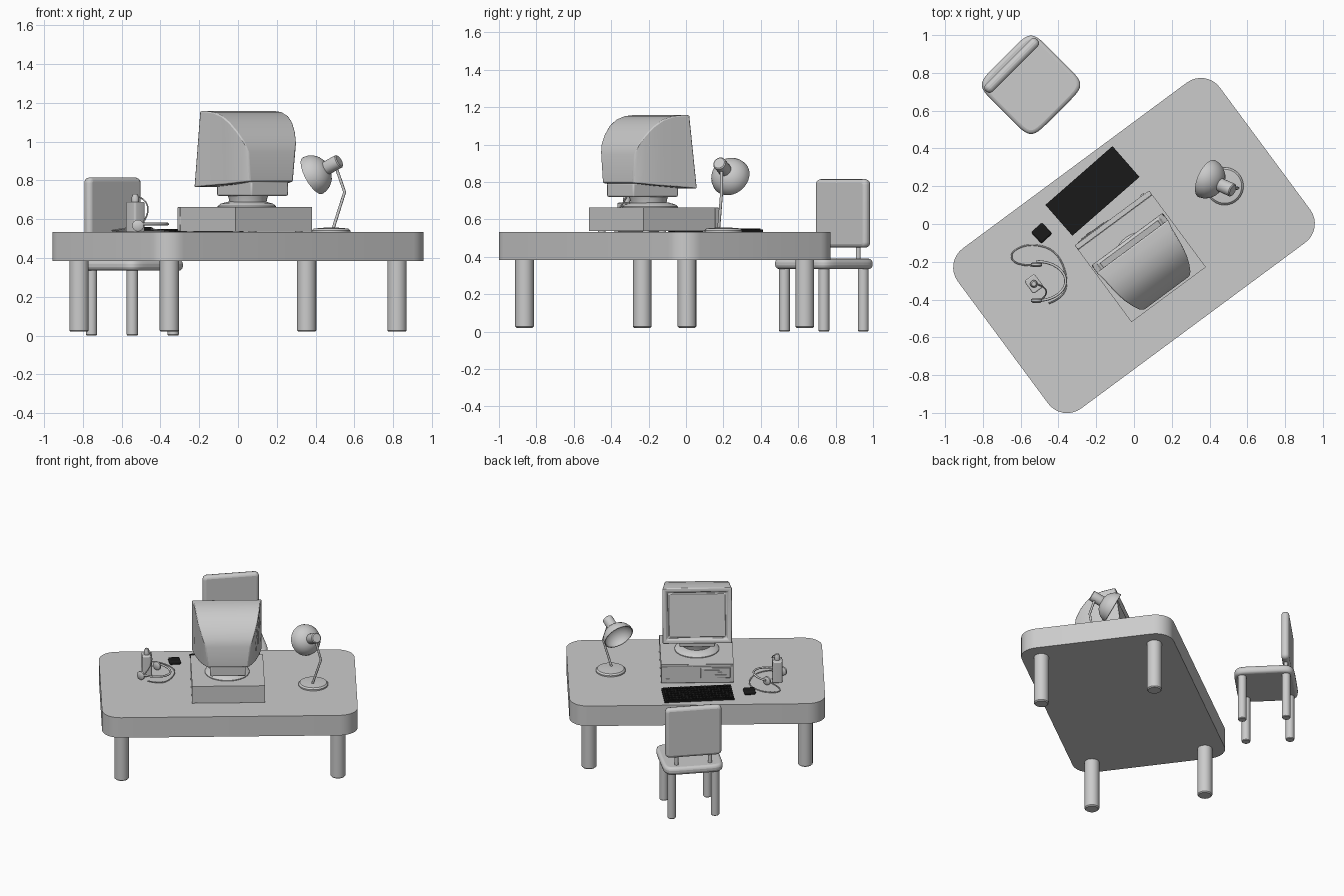
import bpy, bmesh
from math import pi, cos, sin, radians, copysign
from mathutils import Matrix, Vector

if "Cube" in bpy.data.objects:
    bpy.data.objects.remove(bpy.data.objects["Cube"])

T = Matrix.Translation
def frame(x, y, deg):
    return T((x, y, 0)) @ Matrix.Rotation(radians(deg), 4, 'Z')
WORLD = Matrix()
DESK = frame(0, -.114, 36.5)      # desk frame: user sits on its +y side
CHAIR = frame(-.545, .737, 45)    # chair frame: backrest on its +y side
KEYS = frame(-.22, .175, 41.2)
TOP = .533

def finish(name, bm, M, bevel=0, segs=3):
    bmesh.ops.recalc_face_normals(bm, faces=bm.faces)
    me = bpy.data.meshes.new(name)
    bm.to_mesh(me)
    bm.free()
    ob = bpy.data.objects.new(name, me)
    bpy.context.collection.objects.link(ob)
    ob.matrix_world = M
    if bevel:
        b = ob.modifiers.new("bevel", 'BEVEL')
        b.width, b.segments, b.limit_method = bevel, segs, 'ANGLE'
        b.angle_limit = radians(40)
    return ob

def add_box(bm, c, s):
    bmesh.ops.create_cube(bm, size=1, matrix=T(c) @ Matrix.Diagonal((*s, 1)))

def box(name, c, s, M=WORLD, bevel=0, segs=2):
    bm = bmesh.new()
    add_box(bm, c, s)
    return finish(name, bm, M, bevel, segs)

def loft(bm, rings):
    vs = [[bm.verts.new(p) for p in r] for r in rings]
    n = len(vs[0])
    for a, b in zip(vs, vs[1:]):
        for i in range(n):
            bm.faces.new((a[i], a[(i + 1) % n], b[(i + 1) % n], b[i]))
    return bm.faces.new(vs[0]), bm.faces.new(vs[-1])

def prism(name, outline, zs, M, bevel=0, segs=3):
    bm = bmesh.new()
    loft(bm, [[(x, y, z) for x, y in outline] for z in zs])
    return finish(name, bm, M, bevel, segs)

def lathe(name, profile, M, n=32):
    bm = bmesh.new()
    loft(bm, [[(r * cos(2*pi*i/n), r * sin(2*pi*i/n), z) for i in range(n)] for r, z in profile])
    return finish(name, bm, M)

def rounded(a, b, r, n=8):
    return [(sx*(a-r) + r*cos(t), sy*(b-r) + r*sin(t))
            for q, (sx, sy) in enumerate([(1, 1), (-1, 1), (-1, -1), (1, -1)])
            for t in [(q + i/n) * pi/2 for i in range(n + 1)]]

def tube(name, pts, r, M=WORLD, smooth=True):
    cu = bpy.data.curves.new(name, 'CURVE')
    cu.dimensions, cu.bevel_depth, cu.bevel_resolution = '3D', r, 2
    cu.use_fill_caps = True
    sp = cu.splines.new('NURBS' if smooth else 'POLY')
    sp.points.add(len(pts) - 1)
    for p, co in zip(sp.points, pts):
        p.co = (*co, 1)
    if smooth:
        sp.use_endpoint_u, sp.order_u = True, 3
    ob = bpy.data.objects.new(name, cu)
    bpy.context.collection.objects.link(ob)
    ob.matrix_world = M
    return ob

# Desk
prism("desk_top", rounded(.863, .527, .125), (.384, .458, TOP), DESK)
for sx in (-1, 1):
    for sy in (-1, 1):
        lathe("desk_leg", [(.043, .02), (.05, .027), (.05, .39)], DESK @ T((sx*.73, sy*.392, 0)))

# Chair
def squircle(a, e, n=48):
    return [(copysign(a*abs(cos(t))**e, cos(t)), copysign(a*abs(sin(t))**e, sin(t)))
            for t in [2*pi*(i + .5)/n for i in range(n)]]
prism("chair_seat", squircle(.205, 2/6.5), (.335, .39), CHAIR, .02)
prism("chair_back", rounded(.192, .183, .03), (-.026, .026),
      CHAIR @ T((0, .145, .632)) @ Matrix.Rotation(pi/2, 4, 'X'), .02)
for s in (-1, 1):
    lathe("chair_back_post", [(.013, .38), (.013, .46)], CHAIR @ T((s*.115, .145, 0)), 16)
    for t in (-1, 1):
        lathe("chair_leg", [(.025, 0), (.029, .005), (.029, .35)], CHAIR @ T((s*.149, t*.149, 0)), 24)

# Computer case with front panel, drives and feet
CASE = DESK @ T((-.007, -.065, 0))
box("case_body", (0, -.015, .6), (.49, .476, .125), CASE)
box("case_front", (0, .238, .6), (.49, .028, .125), CASE, .004)
box("drive_panel", (-.122, .253, .612), (.2, .006, .075), CASE, .002)
for z in (.595, .63):
    box("drive_slot", (-.122, .257, z), (.15, .006, .008), CASE)
box("drive_latch", (-.15, .259, .612), (.03, .008, .018), CASE, .002)
box("power_button", (.2, .254, .565), (.025, .01, .018), CASE, .002)
for x in (-.2, .2):
    for y in (-.2, .2):
        lathe("case_foot", [(.02, TOP - .001), (.02, .54)], CASE @ T((x, y, 0)), 16)

# Monitor stand
MON = DESK @ T((-.01, 0, 0))
lathe("swivel_disc", [(.15, .662), (.15, .668), (.135, .68), (.1, .69), (.06, .693)], MON @ T((0, -.09, 0)), 40)
lathe("swivel_neck", [(.095, .685), (.1, .71), (.11, .735)], MON @ T((0, -.1, 0)), 40)
box("monitor_underside", (0, -.14, .758), (.24, .3, .075), MON, .008)

# Monitor shell: y, half width, top z, bottom half width, bottom z
sections = [(-.045, .226, 1.157, .222, .772), (-.1, .221, 1.152, .21, .776),
            (-.16, .214, 1.133, .195, .78), (-.21, .203, 1.1, .18, .785),
            (-.255, .187, 1.053, .162, .79), (-.29, .168, 1.0, .146, .793),
            (-.305, .15, .947, .135, .797)]
rings = [[(-.235, 0, 1.157), (.235, 0, 1.157), (.235, .05, .765), (-.235, .05, .765)]]
rings += [[(-w, y, z), (w, y, z), (b, y, zb), (-b, y, zb)] for y, w, z, b, zb in sections]
bm = bmesh.new()
face, _ = loft(bm, rings)
bmesh.ops.recalc_face_normals(bm, faces=bm.faces)
for thick, depth in ((.035, 0), (.018, -.018), (.012, .006)):
    bmesh.ops.inset_region(bm, faces=[face], thickness=thick, depth=depth)
finish("monitor_shell", bm, MON, .006, 2)

# Keyboard and mouse
black = bpy.data.materials.new("black_plastic")
black.diffuse_color = (.01, .01, .01, 1)
black.use_nodes = True
black.node_tree.nodes["Principled BSDF"].inputs["Base Color"].default_value = black.diffuse_color
bm = bmesh.new()
add_box(bm, (0, 0, TOP + .006), (.472, .217, .012))
for i in range(20):
    for j in range(6):
        add_box(bm, (-.216 + i*.0227, -.086 + j*.0344, TOP + .014), (.018, .028, .008))
keyboard = finish("keyboard", bm, KEYS)
mouse = box("mouse", (0, 0, TOP + .013), (.078, .08, .026), frame(-.489, -.048, 43), .01, 3)
for ob in (keyboard, mouse):
    ob.data.materials.append(black)

# Desk lamp
lathe("lamp_base", [(.1, TOP), (.1, .542), (.09, .552), (.03, .557)], T((.48, .2, 0)), 40)
tube("lamp_arm", [(.49, .175, .55), (.55, .19, .74), (.505, .19, .87)], .008, smooth=False)
axis = Vector((.82, -.37, .45)).normalized()
HEAD = T((.385, .24, .825)) @ axis.to_track_quat('Z', 'Y').to_matrix().to_4x4()
arc = [radians(a) for a in range(0, 76, 15)]
outer = [(.107*cos(t), .095*sin(t)) for t in arc]
inner = [(.101*cos(t), .089*sin(t)) for t in reversed(arc)]
lathe("lamp_shade", inner + outer, HEAD, 40)
lathe("lamp_socket", [(.034, .08), (.036, .085), (.036, .165), (.03, .17)], HEAD, 24)

# Upright holder and headset with cable
HOLD = frame(-.53, -.317, 36.5)
prism("holder", rounded(.034, .042, .012, 4), (TOP, .69), HOLD, .006, 2)
lathe("holder_knob", [(.018, .685), (.02, .71), (.012, .73)], HOLD, 16)
band = [(-.516 + .155*sin(t), -.302 + .105*cos(t), .575) for t in [pi*i/12 for i in range(13)]]
tube("headband", band, .007)
for y in (-.215, -.405):
    lathe("ear_pad", [(.02, -.012), (.03, -.006), (.03, .006), (.02, .012)],
          T((-.516, y, .567)) @ Matrix.Rotation(pi/2, 4, 'X'), 20)
tube("headset_cable", [(-.53, -.22, .56), (-.63, -.22, .545), (-.66, -.15, .54), (-.55, -.1, .537),
                       (-.41, -.14, .537), (-.35, -.28, .537), (-.37, -.39, .537), (-.45, -.42, .55)], .004)
tube("microphone_arm", [(-.52, -.317, .72), (-.47, -.33, .7), (-.46, -.38, .62), (-.5, -.405, .57)], .004)

# Smooth shading with sharp edges kept
bpy.ops.object.select_all(action='DESELECT')
for ob in bpy.context.scene.objects:
    if ob.type == 'MESH':
        ob.select_set(True)
        bpy.context.view_layer.objects.active = ob
bpy.ops.object.shade_smooth_by_angle(angle=radians(35))
